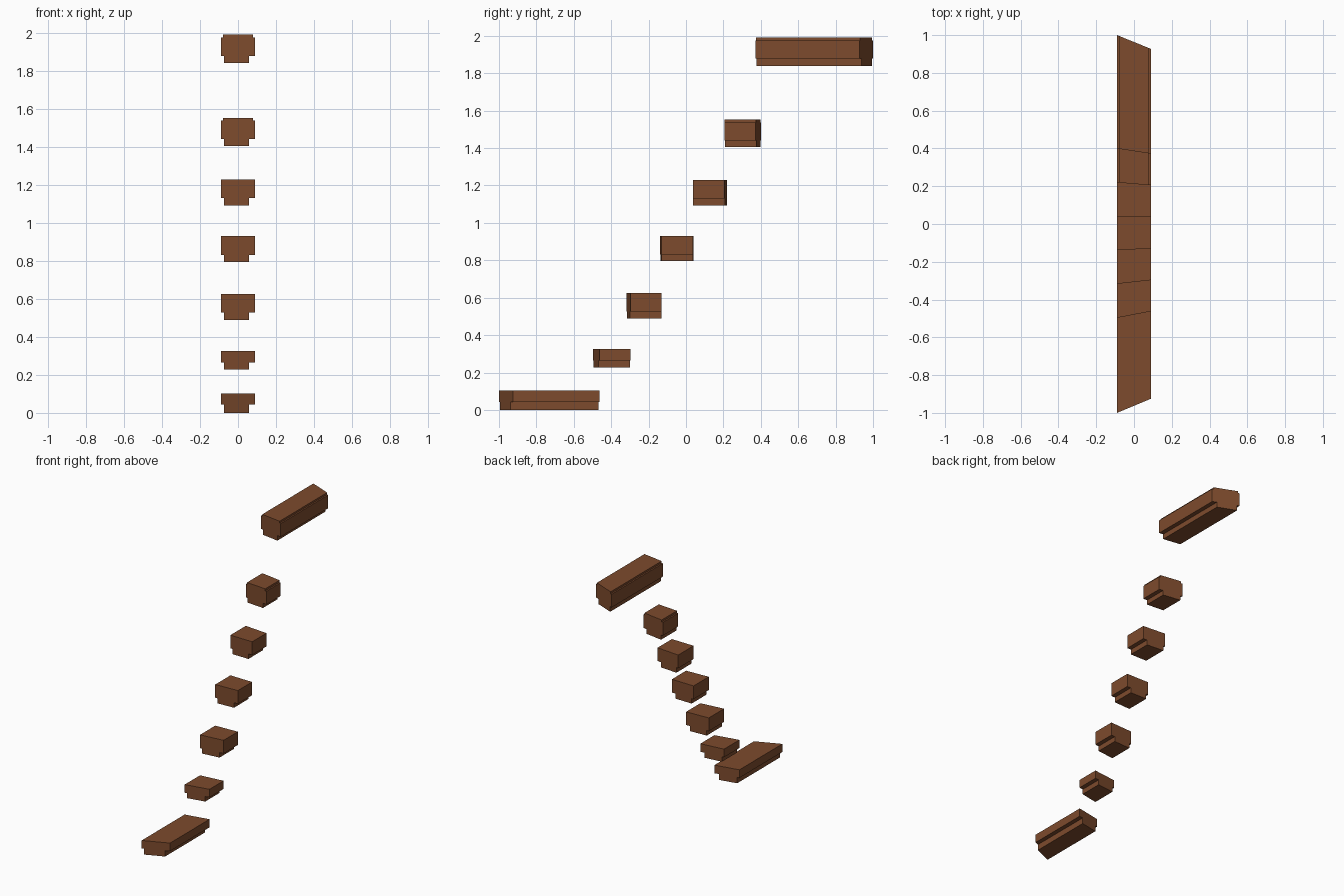
import bpy
import bmesh

cube = bpy.data.objects.get("Cube")
if cube:
    bpy.data.objects.remove(cube, do_unlink=True)

wood = bpy.data.materials.new("brown_wood")
wood.use_nodes = True
colour = (0.205, 0.07, 0.026, 1)
wood.diffuse_color = colour
wood.node_tree.nodes["Principled BSDF"].inputs["Base Color"].default_value = colour

HALF = 0.09  # half width of a tread


def edge_y(edge, x):
    """Depth of a slanted end at x, from its depths at the two sides."""
    t = (x + HALF) / (2 * HALF)
    return edge[0] + (edge[1] - edge[0]) * t


def slab(name, x0, x1, front, back, z0, z1):
    """Block whose ends follow the slanted front and back lines."""
    bm = bmesh.new()
    plan = [(x0, edge_y(front, x0)), (x1, edge_y(front, x1)),
            (x1, edge_y(back, x1)), (x0, edge_y(back, x0))]
    base = bm.faces.new([bm.verts.new((x, y, z0)) for x, y in plan])
    top = bmesh.ops.extrude_face_region(bm, geom=[base])["geom"]
    bmesh.ops.translate(bm, vec=(0, 0, z1 - z0),
                        verts=[v for v in top if isinstance(v, bmesh.types.BMVert)])
    bmesh.ops.recalc_face_normals(bm, faces=bm.faces)
    mesh = bpy.data.meshes.new(name)
    bm.to_mesh(mesh)
    bm.free()
    mesh.materials.append(wood)
    obj = bpy.data.objects.new(name, mesh)
    bpy.context.collection.objects.link(obj)


# Slanted dividing lines between steps: depth at the right and left side
lines = [(-1.0, -0.925), (-0.497, -0.462), (-0.317, -0.297), (-0.138, -0.13),
         (0.04, 0.037), (0.22, 0.205), (0.4, 0.372), (1.0, 0.927)]

# Heights: underside, tread bottom, tread top, cap top (0 for no cap)
heights = [(0.0, 0.043, 0.103, 0), (0.228, 0.265, 0.325, 0),
           (0.49, 0.527, 0.625, 0), (0.795, 0.832, 0.93, 0),
           (1.092, 1.13, 1.228, 0), (1.405, 1.44, 1.538, 1.553),
           (1.84, 1.878, 1.976, 1.99)]

for i, (z0, z1, z2, z3) in enumerate(heights):
    front, back = lines[i], lines[i + 1]
    slab(f"step_{i + 1}_support", -0.074, 0.059, front, back, z0, z1)
    slab(f"step_{i + 1}_tread", -HALF, HALF, front, back, z1, z2)
    if z3:
        slab(f"step_{i + 1}_cap", -0.079, 0.079, front, back, z2, z3)
